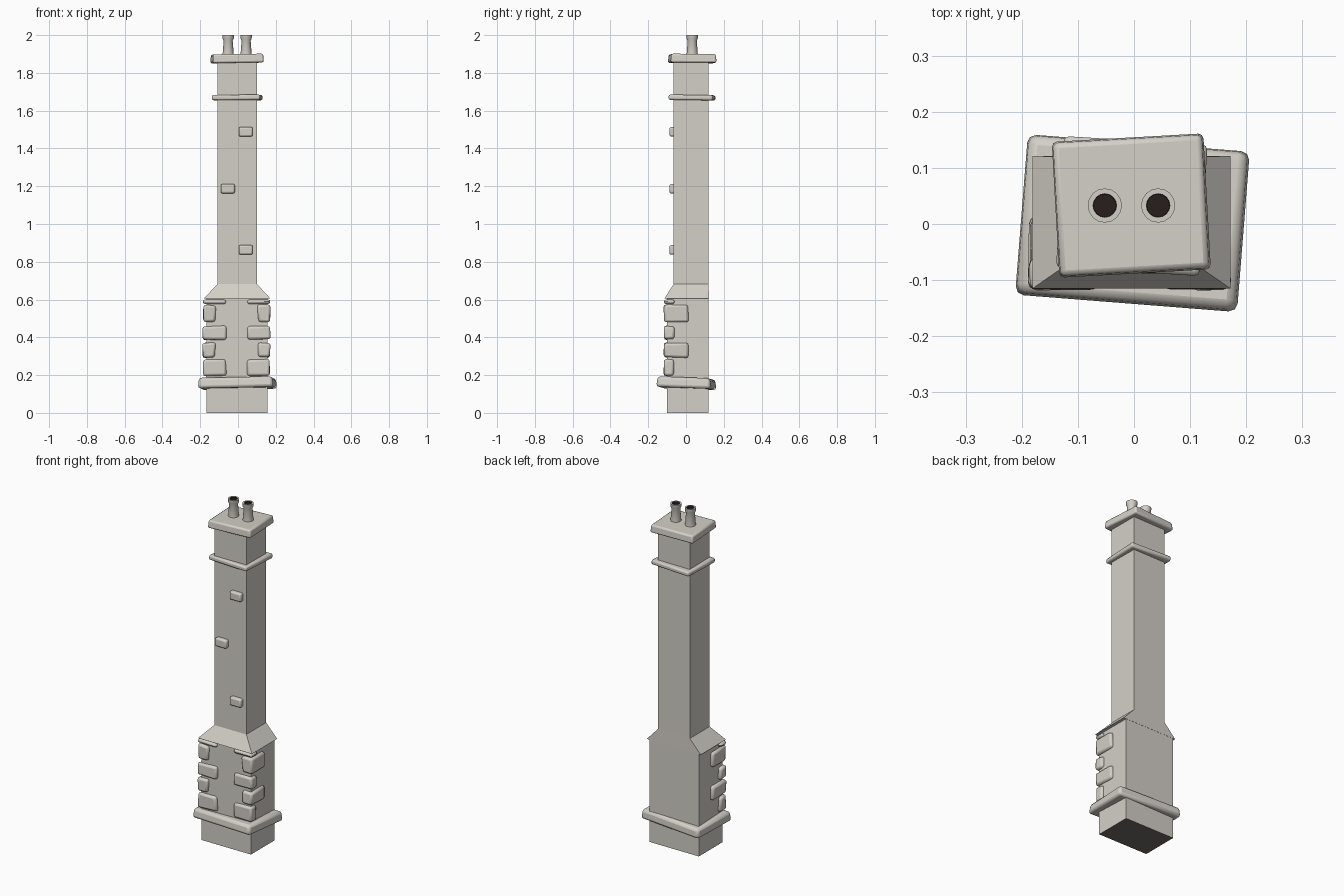
import bpy, math, random
from mathutils import Vector

if "Cube" in bpy.data.objects:
    bpy.data.objects.remove(bpy.data.objects["Cube"])

random.seed(4)


def material(name, rgb):
    m = bpy.data.materials.new(name)
    m.diffuse_color = (*rgb, 1)
    m.use_nodes = True
    m.node_tree.nodes["Principled BSDF"].inputs["Base Color"].default_value = m.diffuse_color
    return m


STONE = material("pale stone", (0.655, 0.630, 0.575))
SOOT = material("dark soot", (0.02, 0.013, 0.012))
UNDERSIDE = material("dark underside", (0.16, 0.15, 0.14))


def mesh_object(name, verts, faces, mat=STONE):
    me = bpy.data.meshes.new(name)
    me.from_pydata(verts, [], faces)
    me.materials.append(mat)
    ob = bpy.data.objects.new(name, me)
    bpy.context.collection.objects.link(ob)
    return ob


def smooth(ob, angle=35):
    bpy.ops.object.select_all(action='DESELECT')
    ob.select_set(True)
    bpy.context.view_layer.objects.active = ob
    bpy.ops.object.shade_smooth_by_angle(angle=math.radians(angle))


def frustum(name, bottom, top, z0, z1):
    """Four-sided block; bottom and top are (x0, x1, y0, y1)."""
    verts = []
    for (x0, x1, y0, y1), z in ((bottom, z0), (top, z1)):
        verts += [(x0, y0, z), (x1, y0, z), (x1, y1, z), (x0, y1, z)]
    faces = [(3, 2, 1, 0), (4, 5, 6, 7)]
    faces += [(i, (i + 1) % 4, (i + 1) % 4 + 4, i + 4) for i in range(4)]
    return mesh_object(name, verts, faces)


def slab(name, centre, size, rot=(0, 0, 0), bevel=0.015, segments=2, wobble=0.0, taper=0.0):
    """Rounded stone block, optionally uneven or narrower at the top."""
    a, b, c = (s / 2 for s in size)
    ob = frustum(name, (-a, a, -b, b), (-a + taper, a - taper, -b + taper, b - taper), -c, c)
    for v in ob.data.vertices:
        v.co += Vector([random.uniform(-wobble, wobble) for _ in range(3)])
    ob.location = centre
    ob.rotation_euler = [math.radians(r) for r in rot]
    m = ob.modifiers.new("rounding", 'BEVEL')
    m.width, m.segments = bevel, segments
    smooth(ob)
    return ob


# Main masonry
BASE = (-0.168, 0.155, -0.10, 0.12)
SHAFT = (-0.109, 0.10, -0.065, 0.12)
EAVES = (-0.181, 0.172, -0.115, 0.121)
base = frustum("base", BASE, BASE, 0, 0.606)
base.data.materials.append(UNDERSIDE)
for p in base.data.polygons:
    p.material_index = 1 if p.normal.z < -0.9 else 0
frustum("shoulder", EAVES, SHAFT, 0.605, 0.682)
frustum("shaft", SHAFT, SHAFT, 0.68, 1.87)

# Crooked ledges and cap
slab("plinth_ledge", (-0.003, 0.002, 0.157), (0.400, 0.290, 0.056), (-2.2, -1.2, -4.5), 0.015, taper=0.006)
slab("neck_band", (-0.004, 0.032, 1.669), (0.256, 0.234, 0.028), (-0.6, -0.4, -3.5), 0.009)
slab("cap", (-0.005, 0.033, 1.876), (0.272, 0.244, 0.046), (-0.5, -0.8, 3.2), 0.009, taper=0.004)

# Corner stones, alternating long and short on each face
rows = [(0.195, 0.282), (0.294, 0.372), (0.388, 0.458), (0.482, 0.570), (0.577, 0.600)]
for side, outer in (("left", -0.186), ("right", 0.170)):
    for i, (z0, z1) in enumerate(rows):
        long_front = i % 2 == 0
        w = 0.122 if long_front else 0.065
        d = 0.055 if long_front else 0.128
        sx = 1 if outer < 0 else -1
        slab(f"{side}_corner_stone_{i + 1}",
             (outer + sx * w / 2, -0.116 + d / 2, (z0 + z1) / 2), (w, d, z1 - z0),
             (0, random.uniform(-1.5, 1.5) if i < 4 else 0, 0), 0.012,
             wobble=0.004 if i < 4 else 0.001)

# Stray bricks on the shaft front
for i, (x, z) in enumerate([(0.041, 0.863), (-0.054, 1.187), (0.041, 1.488)]):
    slab(f"shaft_brick_{i + 1}", (x, -0.071, z), (0.074, 0.034, 0.050), (0, 0, 0), 0.009)

# Chimney pots: lathed profile, sooty inside
profile = [(0.030, 1.893), (0.024, 1.970), (0.0295, 1.982), (0.0305, 2.0), (0.021, 2.0), (0.020, 1.95)]
N = 16
for side, x in (("left", -0.052), ("right", 0.043)):
    verts = [(r * math.cos(2 * math.pi * k / N), r * math.sin(2 * math.pi * k / N), z)
             for r, z in profile for k in range(N)]
    faces = [(j * N + k, j * N + (k + 1) % N, (j + 1) * N + (k + 1) % N, (j + 1) * N + k)
             for j in range(len(profile) - 1) for k in range(N)]
    faces.append(tuple(range((len(profile) - 1) * N, len(profile) * N)))
    pot = mesh_object(f"{side}_chimney_pot", verts, faces)
    pot.data.materials.append(SOOT)
    for p in pot.data.polygons:
        if p.index >= 4 * N:
            p.material_index = 1
    pot.location = (x, 0.033, 0)
    smooth(pot, 30)
